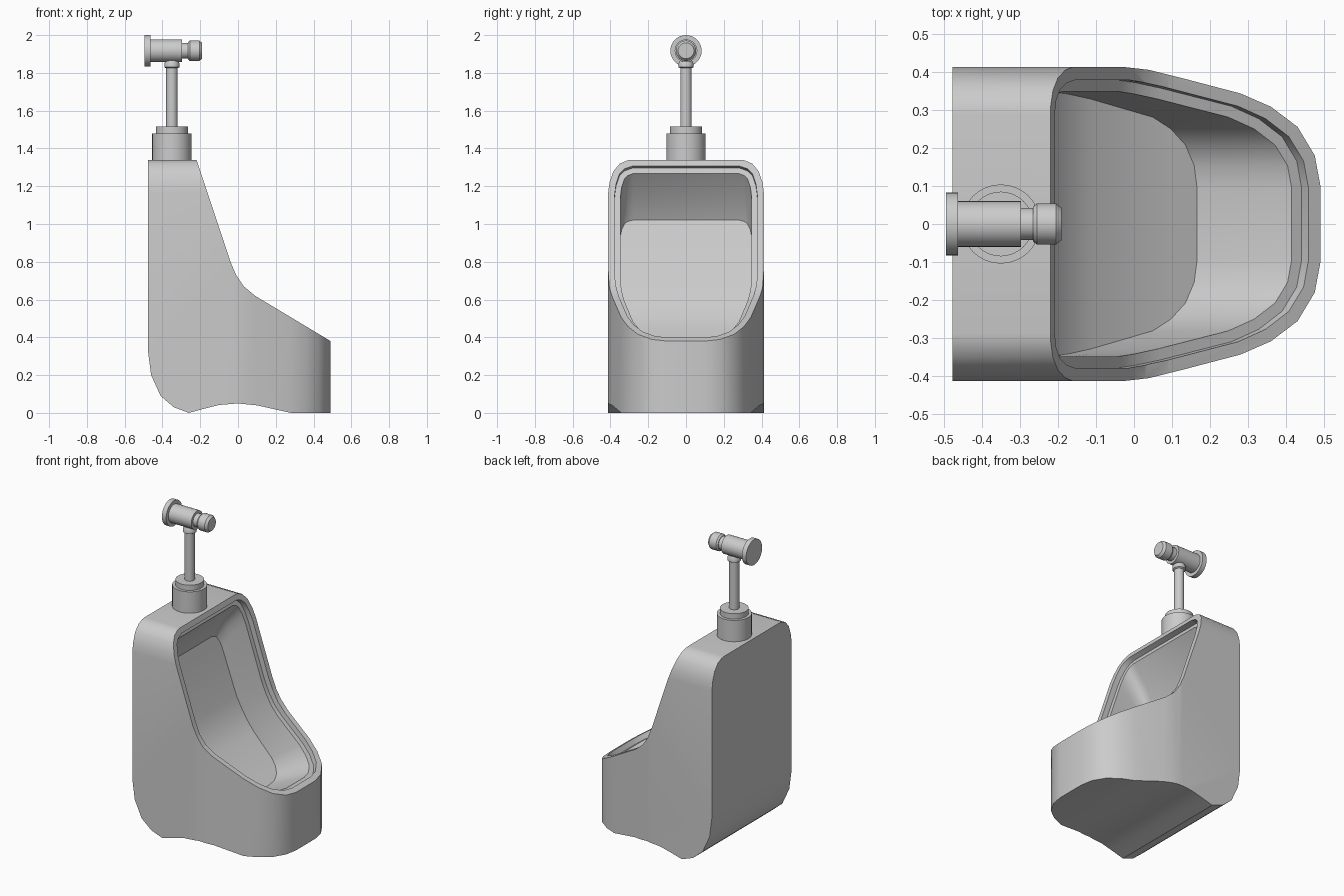
import bpy, bmesh, math
from mathutils import Vector

cube = bpy.data.objects.get("Cube")
if cube:
    bpy.data.objects.remove(cube, do_unlink=True)

GREY = (0.6, 0.6, 0.6, 1)
ceramic = bpy.data.materials.new("light_grey")
ceramic.diffuse_color = GREY
ceramic.use_nodes = True
ceramic.node_tree.nodes["Principled BSDF"].inputs["Base Color"].default_value = GREY


def add_object(name, bm):
    bmesh.ops.recalc_face_normals(bm, faces=bm.faces)
    mesh = bpy.data.meshes.new(name)
    bm.to_mesh(mesh)
    bm.free()
    mesh.materials.append(ceramic)
    obj = bpy.data.objects.new(name, mesh)
    bpy.context.collection.objects.link(obj)
    return obj


def activate(obj):
    bpy.ops.object.select_all(action='DESELECT')
    obj.select_set(True)
    bpy.context.view_layer.objects.active = obj


def smooth(obj, degrees=30):
    activate(obj)
    bpy.ops.object.shade_smooth_by_angle(angle=math.radians(degrees))


def prism(name, points, place, low, high):
    """Extrude a flat outline; place(a, b, depth) gives the 3D point."""
    bm = bmesh.new()
    face = bm.faces.new([bm.verts.new(place(a, b, low)) for a, b in points])
    ext = bmesh.ops.extrude_face_region(bm, geom=[face])
    verts = [v for v in ext["geom"] if isinstance(v, bmesh.types.BMVert)]
    shift = Vector(place(0, 0, high)) - Vector(place(0, 0, low))
    bmesh.ops.translate(bm, verts=verts, vec=shift)
    bm.faces.ensure_lookup_table()
    return add_object(name, bm)


def cut(obj, tool, operation):
    activate(obj)
    mod = obj.modifiers.new("cut", 'BOOLEAN')
    mod.operation, mod.solver, mod.object = operation, 'EXACT', tool
    bpy.ops.object.modifier_apply(modifier=mod.name)
    bpy.data.objects.remove(tool, do_unlink=True)


def mirrored(half):
    return half + [(a, -b) for a, b in reversed(half)]


# Sloping front edge, shared by the body and the basin
slope = [Vector(p) for p in ((-.22, 1.34), (-.04, .8), (-.01, .73), (.03, .67), (.09, .62), (.49, .38))]
base = [(.49, 0), (.28, 0), (.19, .02), (.1, .04), (0, .05), (-.1, .042), (-.18, .022), (-.26, 0),
        (-.34, .03), (-.41, .09), (-.46, .2), (-.477, .33), (-.477, 1.34)]
plan = [(-.6, .413), (-.03, .413), (.04, .405), (.12, .385), (.28, .343), (.36, .308),
        (.43, .255), (.475, .18), (.49, .1)]
shoulder = [(-.2, .45), (1, .45), (1.16, .413), (1.22, .405), (1.28, .384), (1.32, .35), (1.337, .31),
            (1.345, .25), (1.4, .2)]

# Body: side profile trimmed by the plan and the rounded shoulders
body = prism("body", [tuple(p) for p in slope] + base, lambda a, b, d: (a, d, b), -.6, .6)
cut(body, prism("plan_cutter", mirrored(plan), lambda a, b, d: (a, b, d), -.3, 1.6), 'INTERSECT')
cut(body, prism("shoulder_cutter", mirrored(shoulder), lambda a, b, d: (d, b, a), -.8, .8), 'INTERSECT')

# Basin: loops lying on the slope, lofted inward
STEEP, SHALLOW = Vector((.949, .316)), Vector((.514, .857))


def on_slope(s, depth):
    rest = s
    for i, (p, q) in enumerate(zip(slope, slope[1:])):
        length = (q - p).length
        if rest <= length or i == len(slope) - 2:
            break
        rest -= length
    blend = min(max((s - .52) / .32, 0), 1)
    return p + (q - p).normalized() * rest + STEEP.lerp(SHALLOW, blend).normalized() * depth


rim = [(0, .29), (.02, .345), (.06, .383), (.13, .405), (.2, .413), (.57, .413), (.645, .413),
       (.72, .406), (.8, .392), (1.02, .343), (1.11, .308), (1.19, .255), (1.243, .18), (1.26, .1)]


def inset(half, amount):
    pts = [Vector((half[0][0], -half[0][1]))] + [Vector(p) for p in half]
    pts.append(Vector((half[-1][0], -half[-1][1])))
    result = []
    for a, b, c in zip(pts, pts[1:], pts[2:]):
        n1, n2 = [Vector((v.y, -v.x)).normalized() for v in (b - a, c - b)]
        result.append(b + (n1 + n2) * amount / (1 + n1.dot(n2)))
    return result


def stretch(half, start, end):
    first, last = half[0].x, half[-1].x
    return [Vector((start + (p.x - first) * (end - start) / (last - first), p.y)) for p in half]


lip, ledge = inset(rim, .035), inset(rim, .065)
loops = [(lip, .1), (lip, -.035), (ledge, -.035),
         (stretch(ledge, .155, 1.1), -.17), (stretch(ledge, .25, 1.04), -.26)]
bm = bmesh.new()
rings = []
for half, depth in loops:
    sides = []
    for sign in (1, -1):
        pts = [(on_slope(p.x, depth), p.y * sign) for p in half]
        sides.append([bm.verts.new((p.x, y, p.y)) for p, y in pts])
    rings.append((sides[0], sides[1], sides[0] + sides[1][::-1]))
for lower, upper in zip(rings, rings[1:]):
    a, b = lower[2], upper[2]
    for i in range(len(a)):
        bm.faces.new((a[i - 1], a[i], b[i], b[i - 1]))
for left, right, _ in (rings[0], rings[-1]):
    for i in range(len(left) - 1):
        bm.faces.new((left[i], left[i + 1], right[i + 1], right[i]))
cut(body, add_object("basin_cutter", bm), 'DIFFERENCE')
smooth(body)


def lathe(name, profile, axis, origin, steps=32):
    """Revolve (radius, distance) pairs around the z or x axis."""
    bm = bmesh.new()
    rings = []
    for r, h in profile:
        ring = []
        for i in range(steps):
            t = 2 * math.pi * i / steps
            u, v = r * math.cos(t), r * math.sin(t)
            local = (u, v, h) if axis == 'z' else (h, u, v)
            ring.append(bm.verts.new(Vector(origin) + Vector(local)))
        rings.append(ring)
    for a, b in zip(rings, rings[1:]):
        for i in range(steps):
            bm.faces.new((a[i - 1], a[i], b[i], b[i - 1]))
    bm.faces.new(rings[0])
    bm.faces.new(rings[-1])
    smooth(add_object(name, bm))


# Flush pipe and valve
FOOT = (-.35, 0, 0)
lathe("pipe_collar", [(.104, 1.335), (.104, 1.48), (.085, 1.48), (.085, 1.515)], 'z', FOOT)
lathe("flush_pipe", [(.03, 1.51), (.03, 1.88)], 'z', FOOT)
lathe("pipe_ring", [(.032, 1.825), (.04, 1.83), (.04, 1.85), (.032, 1.865)], 'z', FOOT)
lathe("valve", [(.083, -.494), (.083, -.463), (.06, -.463), (.06, -.297), (.042, -.297), (.042, -.265),
                (.046, -.265), (.054, -.255), (.054, -.205), (.042, -.19)], 'x', (0, 0, 1.917))
